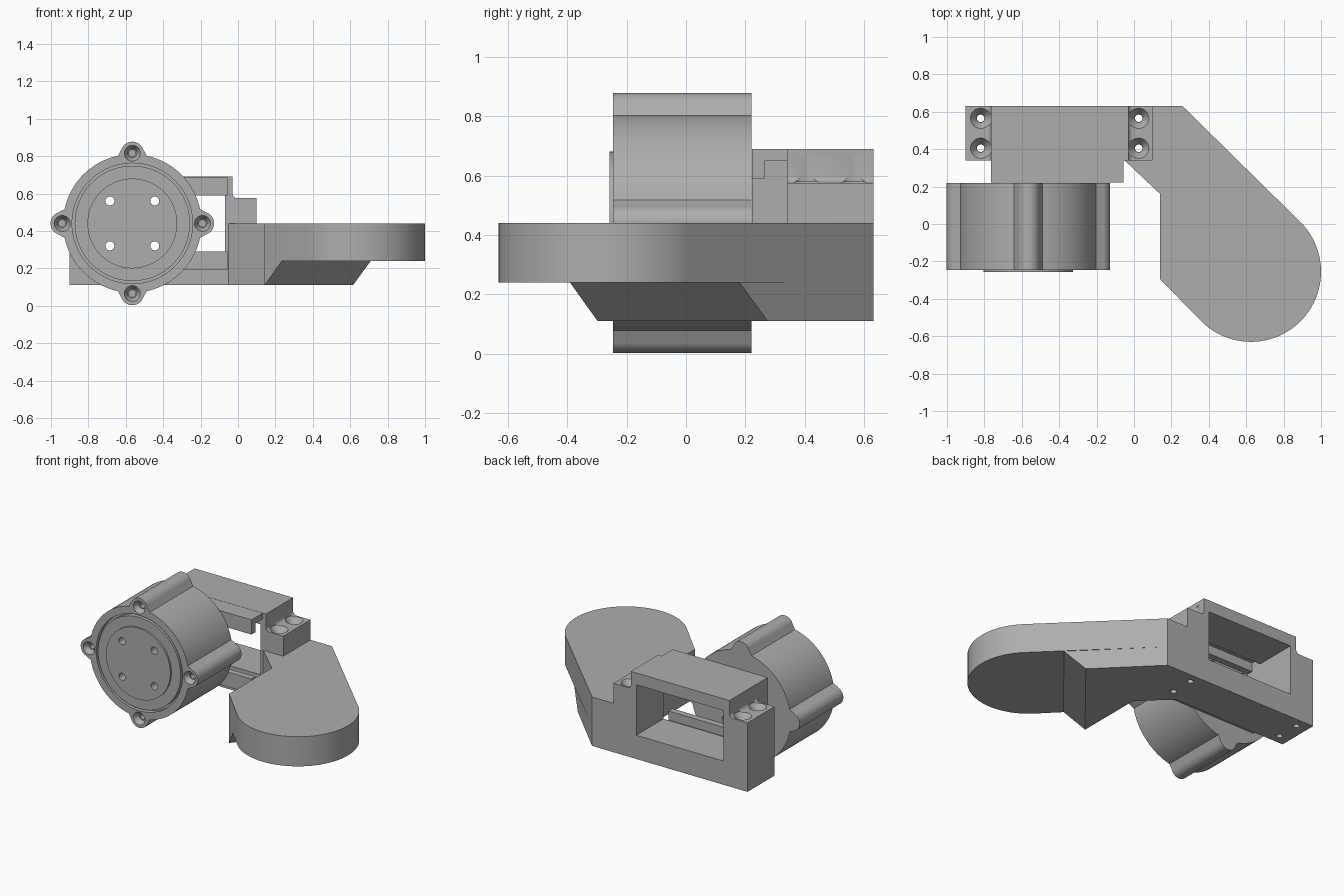
import bpy
import bmesh
from math import sin, cos, sqrt, radians, pi
from mathutils import Vector, Matrix

if "Cube" in bpy.data.objects:
    bpy.data.objects.remove(bpy.data.objects["Cube"])

GREY = (0.42, 0.42, 0.42, 1)
grey = bpy.data.materials.new("mid grey")
grey.use_nodes = True
grey.diffuse_color = GREY
grey.node_tree.nodes["Principled BSDF"].inputs["Base Color"].default_value = GREY


def finish(name, bm):
    bmesh.ops.remove_doubles(bm, verts=bm.verts, dist=1e-5)
    bmesh.ops.recalc_face_normals(bm, faces=bm.faces)
    mesh = bpy.data.meshes.new(name)
    bm.to_mesh(mesh)
    bm.free()
    mesh.materials.append(grey)
    obj = bpy.data.objects.new(name, mesh)
    bpy.context.collection.objects.link(obj)
    return obj


def loft(name, lower, upper):
    """Solid between two matching rings of 3D points."""
    bm = bmesh.new()
    a = [bm.verts.new(p) for p in lower]
    b = [bm.verts.new(p) for p in upper]
    bm.faces.new(a)
    bm.faces.new(b)
    for i in range(len(a)):
        j = (i + 1) % len(a)
        bm.faces.new((a[i], a[j], b[j], b[i]))
    return finish(name, bm)


def prism_z(name, pts, z0, z1):
    return loft(name, [(x, y, z0) for x, y in pts], [(x, y, z1) for x, y in pts])


def prism_y(name, pts, y0, y1):
    return loft(name, [(x, y0, z) for x, z in pts], [(x, y1, z) for x, z in pts])


def box(name, x0, x1, y0, y1, z0, z1):
    return prism_z(name, [(x0, y0), (x1, y0), (x1, y1), (x0, y1)], z0, z1)


def circle(cx, cy, r, n=48):
    return [(cx + r * cos(2 * pi * i / n), cy + r * sin(2 * pi * i / n)) for i in range(n)]


def boolean(obj, tool, operation="DIFFERENCE"):
    mod = obj.modifiers.new("boolean", "BOOLEAN")
    mod.operation = operation
    mod.solver = "EXACT"
    mod.object = tool
    bpy.context.view_layer.objects.active = obj
    bpy.ops.object.modifier_apply(modifier=mod.name)
    bpy.data.objects.remove(tool)


def smooth(obj):
    bpy.ops.object.select_all(action="DESELECT")
    obj.select_set(True)
    bpy.context.view_layer.objects.active = obj
    bpy.ops.object.shade_smooth_by_angle(angle=radians(30))


# Drum with four screw lugs, drawn as one outline
CX, CZ = -0.565, 0.44
R, LUG_D, LUG_R = 0.37, 0.375, 0.062
FRONT, BACK = -0.245, 0.22
outline = []
for k in range(4):
    mid = k * pi / 2
    for i in range(-12, 13):
        t = radians(i * 0.7)
        r = LUG_D * cos(t) + sqrt(LUG_R ** 2 - (LUG_D * sin(t)) ** 2)
        outline.append((r, mid + t))
    for i in range(25):
        outline.append((R, mid + radians(12 + i * 66 / 24)))
drum = prism_y("drum", [(CX + r * cos(t), CZ + r * sin(t)) for r, t in outline], FRONT, BACK)

# Ring groove around the front face
groove = prism_y("groove", circle(CX, CZ, 0.322, 96), FRONT - 0.05, FRONT + 0.03)
boolean(groove, prism_y("core", circle(CX, CZ, 0.308, 96), FRONT - 0.1, FRONT + 0.1))
boolean(drum, groove)

# Raised hub plate
boolean(drum, prism_y("hub", circle(CX, CZ, 0.24, 96), FRONT - 0.012, FRONT + 0.02), "UNION")

# Through holes in the hub and countersunk holes in the lugs
for sx in (-1, 1):
    for sz in (-1, 1):
        boolean(drum, prism_y("hole", circle(CX + 0.12 * sx, CZ + 0.12 * sz, 0.024, 24), -0.4, 0.4))
for k in range(4):
    x, z = CX + LUG_D * cos(k * pi / 2), CZ + LUG_D * sin(k * pi / 2)
    sink = loft("sink", [(a, FRONT - 0.01, b) for a, b in circle(x, z, 0.048, 32)],
                [(a, FRONT + 0.035, b) for a, b in circle(x, z, 0.024, 32)])
    boolean(drum, sink)
    boolean(drum, prism_y("bore", circle(x, z, 0.018, 24), FRONT - 0.02, FRONT + 0.25))
smooth(drum)

# Bracket: rear block with stepped shoulders and small fillets
f = 0.025
right_fillet = [(-0.03 + f - f * cos(a), 0.575 + f - f * sin(a))
                for a in (radians(18 * i) for i in range(6))]
left_fillet = [(-0.795 - x, z) for x, z in reversed(right_fillet)]
profile = ([(-0.9, 0.11), (-0.9, 0.575)] + left_fillet + [(-0.765, 0.69), (-0.03, 0.69)]
           + right_fillet + [(0.1, 0.575), (0.1, 0.11)])
bracket = prism_y("bracket", profile, 0.34, 0.63)

# Forward frame, then the window, side slot and front mouth
boolean(bracket, box("frame", -0.765, -0.055, 0.222, 0.4, 0.19, 0.689), "UNION")
boolean(bracket, box("window", -0.72, -0.07, 0.3, 0.7, 0.27, 0.61))
boolean(bracket, box("slot", -0.72, 0, 0.265, 0.34, 0.23, 0.65))
boolean(bracket, box("mouth", -0.72, 0, 0.2, 0.3, 0.29, 0.59))

# Countersunk mounting holes through both shoulders
for x in (-0.82, 0.025):
    for y in (0.405, 0.565):
        boolean(bracket, prism_z("hole", circle(x, y, 0.02, 24), 0, 0.7))
        ring_low, ring_top = circle(x, y, 0.022, 32), circle(x, y, 0.058, 32)
        boolean(bracket, loft("sink", [(a, b, 0.53) for a, b in ring_low],
                              [(a, b, 0.58) for a, b in ring_top]))
        boolean(bracket, prism_z("clearance", ring_top, 0.5795, 0.66))
smooth(bracket)

# Arm: upper plate with a rounded end
root = [(0.1, 0.63), (0.1, 0.34), (-0.05, 0.34), (0.14, 0.16), (0.14, -0.295)]
arc = [(0.625 + 0.375 * cos(radians(a)), -0.255 + 0.375 * sin(radians(a)))
       for a in range(-135, 46, 4)]
arm = prism_z("arm_plate", root + arc + [(0.26, 0.63)], 0.24, 0.44)
smooth(arm)

# Arm: thick root below, ending in a sloped face
tail = [(0.71, 0.18), (0.26, 0.63)]
lower = root + [(0.142, -0.297), (0.615, 0.275), (0.26, 0.63)]
upper = root + [(0.235, -0.39)] + tail
loft("arm_root", [(x, y, 0.11) for x, y in lower], [(x, y, 0.24) for x, y in upper])
